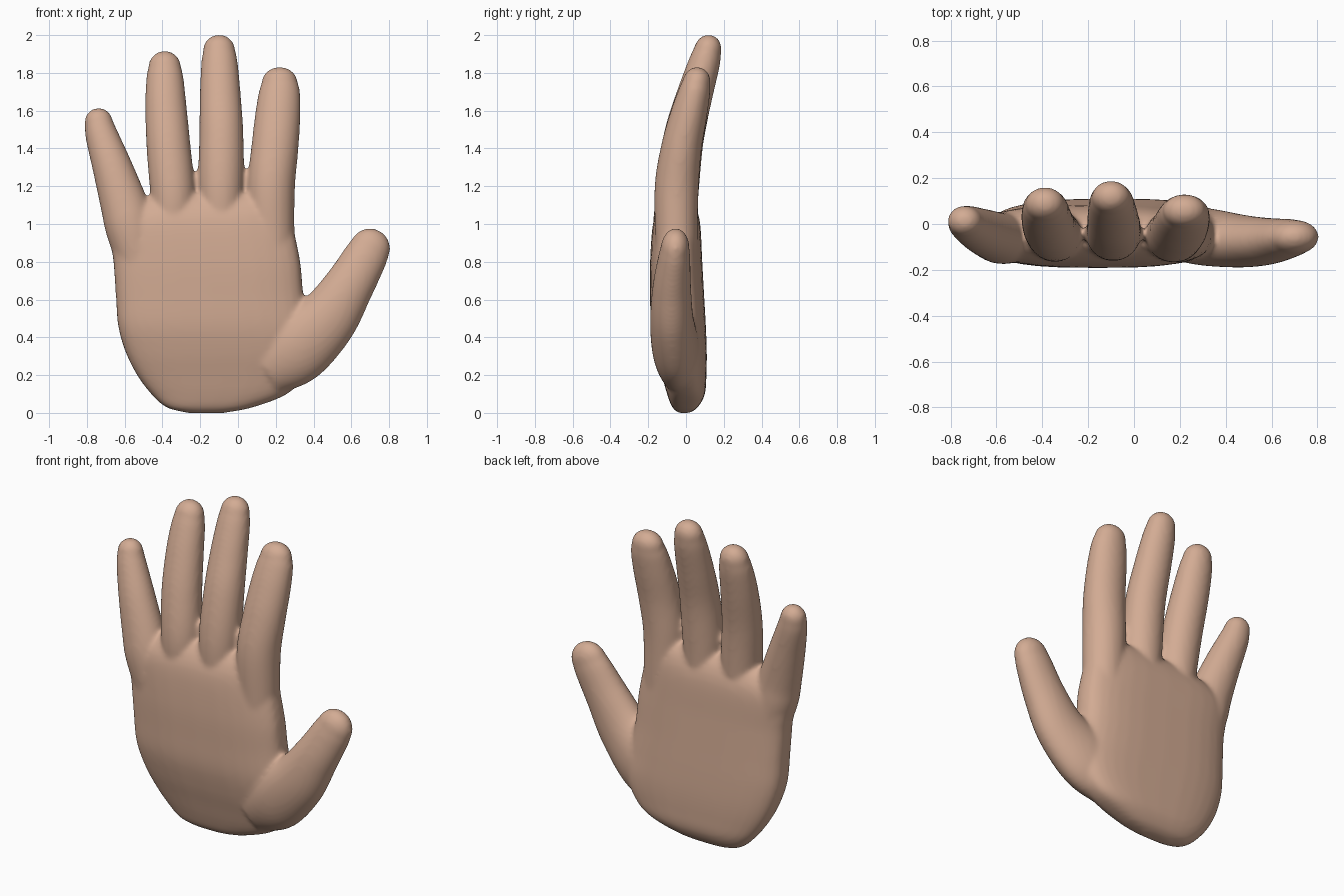
import bpy, bmesh
from math import cos, sin, pi
from mathutils import Vector

cube = bpy.data.objects.get("Cube")
if cube:
    bpy.data.objects.remove(cube)

skin = bpy.data.materials.new("skin")
skin.use_nodes = True
SKIN = (0.65, 0.41, 0.295, 1)
skin.diffuse_color = SKIN
skin.node_tree.nodes["Principled BSDF"].inputs["Base Color"].default_value = SKIN

SIDES = 32


def spline(keys, steps=6):
    """Catmull-Rom samples through (x, y, z, half width, half depth) keys."""
    keys = [Vector(k) for k in keys]
    pts = [keys[0] * 2 - keys[1]] + keys + [keys[-1] * 2 - keys[-2]]
    out = []
    for a, b, c, d in zip(pts, pts[1:], pts[2:], pts[3:]):
        for i in range(steps):
            t = i / steps
            out.append(b + (c - a) * (t / 2) + (a * 2 - b * 5 + c * 4 - d) * (t * t / 2)
                       + (b * 3 - a - c * 3 + d) * (t ** 3 / 2))
    return out + [keys[-1]]


def skin_rings(bm, rings, power=1.0, level=False):
    """Join (super)elliptical rings; level keeps them horizontal."""
    loops = []
    for i, r in enumerate(rings):
        ahead, behind = rings[min(i + 1, len(rings) - 1)], rings[max(i - 1, 0)]
        tangent = Vector((0, 0, 1)) if level else (Vector(ahead[:3]) - Vector(behind[:3])).normalized()
        side = Vector((0, 1, 0)).cross(tangent).normalized()
        depth = tangent.cross(side)
        loop = []
        for k in range(SIDES):
            c, s = cos(2 * pi * k / SIDES), sin(2 * pi * k / SIDES)
            u = abs(c) ** power * (1 if c > 0 else -1)
            v = abs(s) ** power * (1 if s > 0 else -1)
            loop.append(bm.verts.new(Vector(r[:3]) + side * u * r[3] + depth * v * r[4]))
        loops.append(loop)
    for a, b in zip(loops, loops[1:]):
        for k in range(SIDES):
            n = (k + 1) % SIDES
            bm.faces.new((a[k], a[n], b[n], b[k]))
    bm.faces.new(loops[0][::-1])
    bm.faces.new(loops[-1])


def digit(bm, keys, cap):
    """Tapered tube along a bent spine, with a rounded tip of length cap."""
    rings = spline(keys)
    end = rings[-1]
    tip = Vector(end[:3])
    axis = (tip - Vector(rings[-3][:3])).normalized()
    for i in range(1, 8):
        a = i / 8 * pi / 2
        rings.append(Vector((*(tip + axis * cap * sin(a)), end[3] * cos(a), end[4] * cos(a))))
    skin_rings(bm, rings)


bm = bmesh.new()

# Palm, from the heel up to the knuckles
palm = [(-.17, -.01, .00, .10, .03), (-.15, -.005, .03, .23, .068),
        (-.10, .00, .10, .36, .10), (-.09, -.01, .20, .445, .118),
        (-.10, -.025, .32, .495, .135), (-.13, -.04, .46, .505, .145),
        (-.15, -.047, .62, .497, .143), (-.165, -.052, .80, .495, .138),
        (-.195, -.05, 1.0, .485, .125), (-.15, -.047, 1.10, .42, .095),
        (-.09, -.045, 1.16, .33, .05)]
skin_rings(bm, spline(palm), power=.68, level=True)

# Little finger
digit(bm, [(-.52, -.055, .80, .12, .11), (-.57, -.06, .98, .132, .115),
           (-.602, -.055, 1.10, .126, .108), (-.665, -.03, 1.30, .106, .097),
           (-.722, .00, 1.47, .087, .08), (-.738, .012, 1.54, .075, .068)], cap=.075)

# Ring finger
digit(bm, [(-.34, -.05, .90, .10, .10), (-.345, -.05, 1.15, .118, .115),
           (-.367, -.02, 1.40, .117, .107), (-.382, .03, 1.62, .11, .097),
           (-.387, .07, 1.77, .099, .085), (-.388, .085, 1.83, .087, .075)], cap=.088)

# Middle finger
digit(bm, [(-.09, -.05, .90, .10, .10), (-.09, -.045, 1.20, .12, .115),
           (-.088, -.01, 1.47, .117, .107), (-.094, .045, 1.68, .109, .096),
           (-.098, .096, 1.85, .097, .084), (-.10, .115, 1.92, .085, .073)], cap=.084)

# Index finger
digit(bm, [(.18, -.05, .85, .12, .11), (.175, -.05, 1.18, .126, .117),
           (.195, -.025, 1.40, .125, .108), (.211, .015, 1.58, .12, .097),
           (.22, .045, 1.70, .109, .084), (.22, .056, 1.75, .095, .074)], cap=.082)

# Thumb, rising out of the heel of the palm
digit(bm, [(.14, -.035, .265, .18, .11), (.30, -.055, .35, .20, .125),
           (.465, -.075, .49, .165, .115), (.583, -.075, .665, .134, .102),
           (.672, -.062, .82, .117, .085), (.698, -.058, .87, .108, .076)], cap=.108)

bmesh.ops.recalc_face_normals(bm, faces=bm.faces)
mesh = bpy.data.meshes.new("hand")
bm.to_mesh(mesh)
bm.free()
mesh.materials.append(skin)
hand = bpy.data.objects.new("hand", mesh)
bpy.context.collection.objects.link(hand)

# Fuse the parts into one continuous soft skin
remesh = hand.modifiers.new("fuse", 'REMESH')
remesh.mode = 'VOXEL'
remesh.voxel_size = 0.012
soften = hand.modifiers.new("soften", 'SMOOTH')
soften.factor = 0.5
soften.iterations = 12
bpy.context.view_layer.objects.active = hand
hand.select_set(True)
for name in ("fuse", "soften"):
    bpy.ops.object.modifier_apply(modifier=name)
bpy.ops.object.shade_smooth()
